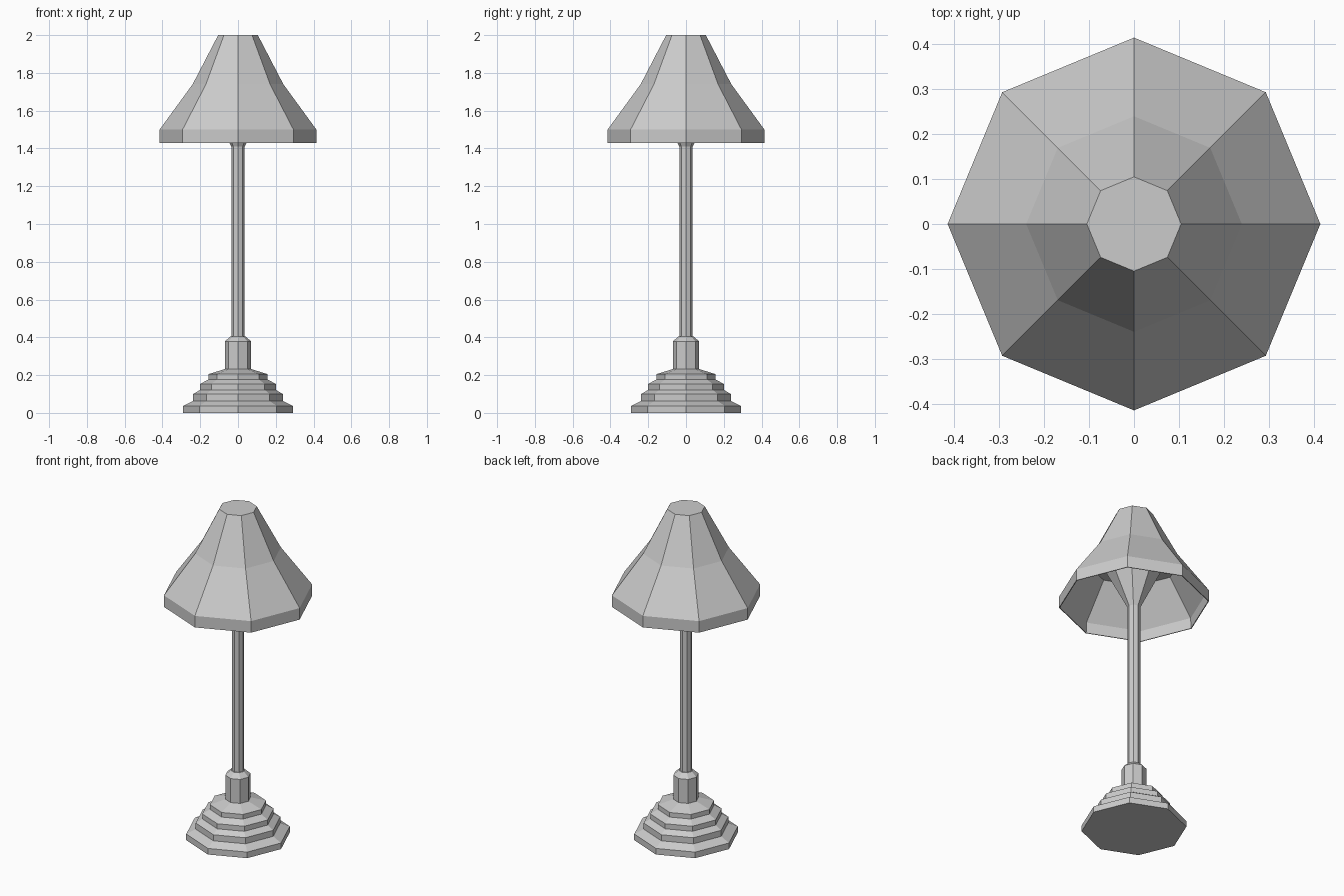
import bpy, bmesh
from math import cos, sin, pi

cube = bpy.data.objects.get("Cube")
if cube:
    bpy.data.objects.remove(cube, do_unlink=True)

SIDES = 8

grey = bpy.data.materials.new("plain grey")
grey.use_nodes = True
grey.diffuse_color = (0.6, 0.6, 0.6, 1)
grey.node_tree.nodes["Principled BSDF"].inputs["Base Color"].default_value = (0.6, 0.6, 0.6, 1)


def lathe(name, profile, closed=False):
    """Eight-sided turned part from (radius, height) points; open profiles get end caps."""
    bm = bmesh.new()
    rings = [[bm.verts.new((r * cos(2 * pi * i / SIDES), r * sin(2 * pi * i / SIDES), z))
              for i in range(SIDES)] for r, z in profile]
    pairs = list(zip(rings, rings[1:]))
    if closed:
        pairs.append((rings[-1], rings[0]))
    else:
        bm.faces.new(rings[0])
        bm.faces.new(rings[-1])
    for low, high in pairs:
        for i in range(SIDES):
            j = (i + 1) % SIDES
            bm.faces.new((low[i], low[j], high[j], high[i]))
    bmesh.ops.recalc_face_normals(bm, faces=bm.faces)
    mesh = bpy.data.meshes.new(name)
    bm.to_mesh(mesh)
    bm.free()
    mesh.materials.append(grey)
    obj = bpy.data.objects.new(name, mesh)
    bpy.context.collection.objects.link(obj)
    return obj


# Stepped foot: each tier is a short wall with a sloping ledge above it
tiers = [(0.29, 0, 0.037), (0.237, 0.063, 0.1), (0.2, 0.122, 0.153), (0.157, 0.177, 0.205)]
foot = [point for r, low, high in tiers for point in ((r, low), (r, high))]
# Collar that holds the pole
foot += [(0.07, 0.232), (0.07, 0.378), (0.04, 0.405)]
lathe("stepped_base", foot)

# Pole with the flared holder under the shade
lathe("pole", [(0.035, 0.39), (0.035, 1.41), (0.18, 1.69), (0.18, 1.71)])

# Hollow shade: outside, closed top, then the inner wall and its flat ceiling
lathe("shade", [(0.26, 1.7), (0.408, 1.495), (0.41, 1.43), (0.415, 1.43),
                (0.415, 1.5), (0.24, 1.74), (0.105, 2.0)])
